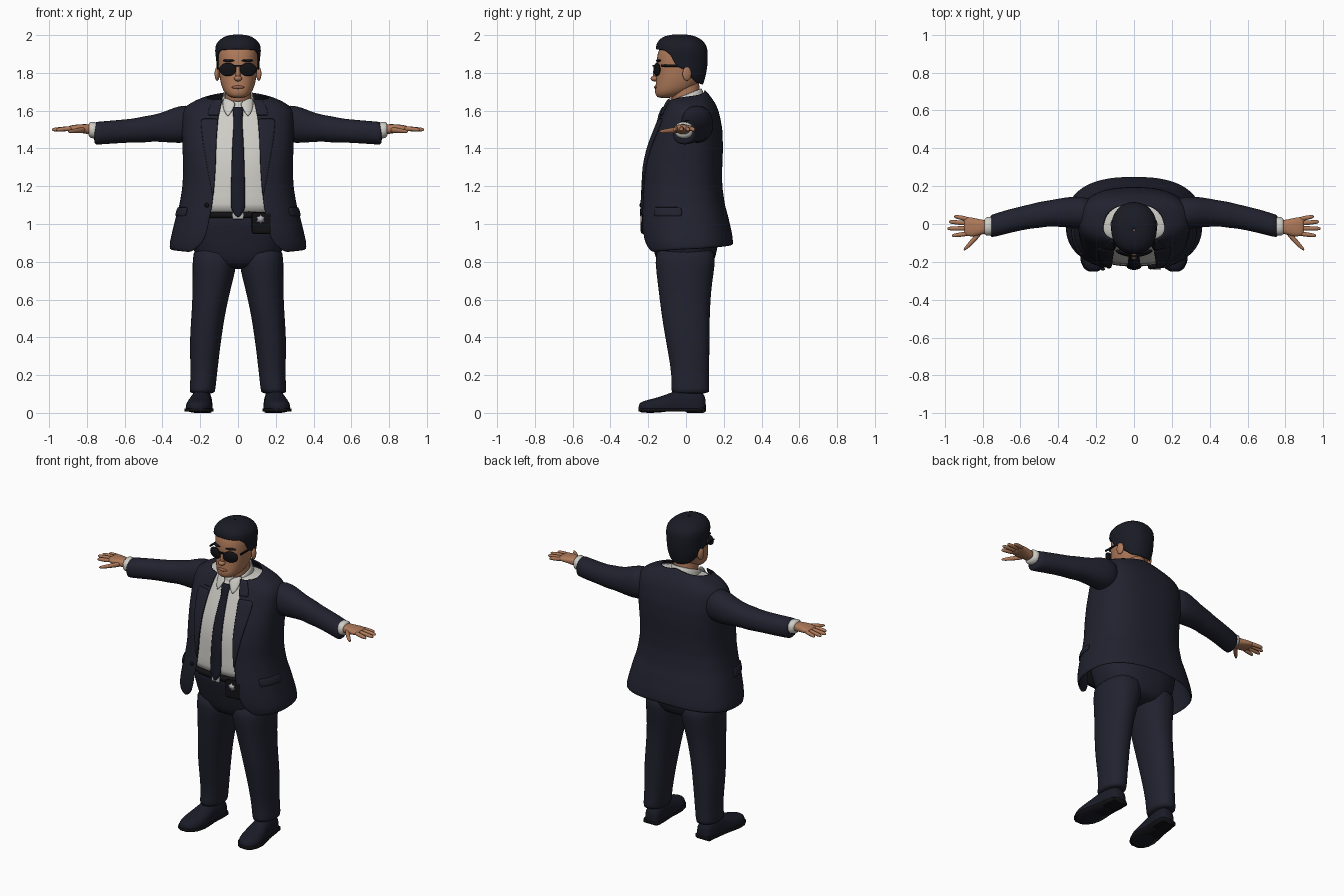
import bpy, bmesh, math
from mathutils import Vector

if "Cube" in bpy.data.objects:
    bpy.data.objects.remove(bpy.data.objects["Cube"])


def material(name, r, g, b, rough=0.7):
    m = bpy.data.materials.new(name)
    m.use_nodes = True
    m.diffuse_color = (r, g, b, 1)
    bsdf = m.node_tree.nodes["Principled BSDF"]
    bsdf.inputs["Base Color"].default_value = (r, g, b, 1)
    bsdf.inputs["Roughness"].default_value = rough
    return m


SUIT = material("suit navy", .015, .016, .028)
TIE = material("tie navy", .010, .011, .020)
HAIR = material("hair black", .010, .011, .018)
BLACK = material("lens black", .006, .006, .008)
SKIN = material("skin", .42, .19, .10)
LIPS = material("lips", .33, .13, .08)
SHIRT = material("shirt white", .62, .61, .57)
SILVER = material("silver", .45, .45, .47)
SIDES = (("left_", 1), ("right_", -1))


# ---- helpers ----
def power(v, n):
    return math.copysign(abs(v) ** (2 / n), v)


def at(table, z):
    """Linear interpolation in a table whose first column rises."""
    for a, b in zip(table, table[1:]):
        if z <= b[0]:
            k = max(0, (z - a[0]) / (b[0] - a[0]))
            return [p + (q - p) * k for p, q in zip(a[1:], b[1:])]
    return list(table[-1][1:])


def finish(ob, mat, thick=0, sub=1):
    ob.data.materials.append(mat)
    for p in ob.data.polygons:
        p.use_smooth = True
    if thick:
        ob.modifiers.new("thickness", "SOLIDIFY").thickness = thick
        ob.modifiers["thickness"].offset = 0
    if sub:
        s = ob.modifiers.new("smooth", "SUBSURF")
        s.levels = s.render_levels = sub
    return ob


def skin(name, rows, mat, closed=True, caps=True, thick=0, sub=1):
    """Bridge equal rows of points into one surface."""
    n = len(rows[0])
    faces = []
    for r in range(len(rows) - 1):
        for i in range(n if closed else n - 1):
            j = (i + 1) % n
            faces.append((r * n + i, r * n + j, (r + 1) * n + j, (r + 1) * n + i))
    if closed and caps:
        faces += [tuple(range(n)), tuple(range((len(rows) - 1) * n, len(rows) * n))]
    me = bpy.data.meshes.new(name)
    me.from_pydata([tuple(p) for row in rows for p in row], [], faces)
    bm = bmesh.new()
    bm.from_mesh(me)
    bmesh.ops.recalc_face_normals(bm, faces=bm.faces)
    bm.to_mesh(me)
    bm.free()
    ob = bpy.data.objects.new(name, me)
    bpy.context.collection.objects.link(ob)
    return finish(ob, mat, thick, sub)


def oval(z, w, f, b, n=2.5, cx=0, tilt=0, count=28):
    """Level ring of half width w from y = f (front) to y = b (back)."""
    ring = []
    for i in range(count):
        t = math.tau * i / count
        y = (b - f) / 2 * power(math.sin(t), n)
        ring.append(Vector((cx + w * power(math.cos(t), n), (f + b) / 2 + y, z + tilt * y)))
    return ring


def tube(name, stations, mat, side=1, n=2.2, count=20):
    """Loft along x; stations are x, y, z, y radius, z radius."""
    angles = [math.tau * i / count for i in range(count)]
    rows = [[(side * x, y + ry * power(math.cos(t), n), z + rz * power(math.sin(t), n))
             for t in angles] for x, y, z, ry, rz in stations]
    return skin(name, rows, mat)


def ball(name, loc, scale, mat, turn=0):
    bpy.ops.mesh.primitive_uv_sphere_add(segments=24, ring_count=14, location=loc, rotation=(0, 0, turn))
    ob = bpy.context.object
    ob.name, ob.scale = name, scale
    return finish(ob, mat, sub=0)


def block(name, loc, size, mat, bevel=.006, turn=0):
    bpy.ops.mesh.primitive_cube_add(size=1, location=loc, rotation=(0, 0, turn))
    ob = bpy.context.object
    ob.name, ob.scale = name, size
    bpy.ops.object.transform_apply(location=False, rotation=False, scale=True)
    ob.data.materials.append(mat)
    b = ob.modifiers.new("bevel", "BEVEL")
    b.width, b.segments = bevel, 2
    return ob


# ---- jacket: height, half width, front, back, half opening ----
JACKET = [(.85, .355, -.222, .245, .25), (.89, .358, -.232, .245, .19), (.95, .345, -.24, .238, .165),
          (1.05, .32, -.242, .215, .145), (1.1, .305, -.238, .2, .135), (1.2, .288, -.232, .186, .125),
          (1.3, .285, -.228, .186, .118), (1.4, .288, -.206, .19, .115), (1.5, .292, -.166, .187, .11),
          (1.58, .29, -.13, .172, .1), (1.63, .27, -.105, .155, .09), (1.66, .2, -.088, .135, .08),
          (1.685, .13, -.07, .115, .075), (1.71, .088, -.06, .095, .07)]
FULL = 2.5


def coat(z, t=None, x=None, s=None, off=0):
    """Point on the jacket, by angle t from the front, by x, or by share s from edge to back."""
    w, f, b, o = at(JACKET, z)
    edge = math.asin((o / w) ** (FULL / 2))
    if x is not None:
        t = math.asin(min(1, x / w) ** (FULL / 2))
    elif s is not None:
        t = edge + (math.pi - edge) * s
    return Vector(((w + off) * power(math.sin(t), FULL),
                   (f + b) / 2 - ((b - f) / 2 + off) * power(math.cos(t), FULL), z))


def flip(p, side):
    return Vector((p.x * side, p.y, p.z))


rows = []
for k in range(29):
    row = []
    for i in range(-24, 25):
        s = 1 - abs(i) / 24
        low, high = .85 + .04 * s, 1.655 + .055 * s
        row.append(flip(coat(low + (high - low) * k / 28, s=s), 1 if i > 0 else -1))
    rows.append(row)
skin("jacket", rows, SUIT, closed=False, thick=.012)

LAPEL = [(1.15, .006), (1.3, .045), (1.45, .075), (1.56, .095)]
COLLAR = [(1.575, .06), (1.61, .06), (1.66, .045)]
SLEEVE = [(.2, .05, 1.53, .08, .09), (.28, .06, 1.53, .088, .102), (.34, .062, 1.523, .082, .095),
          (.40, .06, 1.512, .075, .078), (.46, .055, 1.506, .068, .07), (.5, .048, 1.5, .07, .071),
          (.55, .04, 1.495, .064, .063), (.65, .018, 1.488, .064, .062), (.74, -.008, 1.481, .061, .061),
          (.765, -.013, 1.48, .062, .062)]
for tag, side in SIDES:
    # lapels and collar lie just above the jacket
    for part, table in (("lapel", LAPEL), ("jacket_collar", COLLAR)):
        rows = []
        for k in range(9):
            z = table[0][0] + (table[-1][0] - table[0][0]) * k / 8
            o, width = at(JACKET, z)[3], at(table, z)[0]
            rows.append([flip(coat(z, x=o - .004 + width * i / 4, off=.009), side) for i in range(5)])
        skin(tag + part, rows, SUIT, closed=False, thick=.01)
    rows = [[flip(coat(z, t=.93 + .07 * i, off=.008), side) for i in range(10)] for z in (1.04, 1.065, 1.09)]
    skin(tag + "pocket_flap", rows, SUIT, closed=False, thick=.01)
    tube(tag + "sleeve", SLEEVE, SUIT, side)
    tube(tag + "shirt_cuff", [(.72, -.01, 1.49, .05, .045), (.77, -.012, 1.497, .05, .044),
                              (.795, -.014, 1.5, .049, .043)], SHIRT, side)
ball("jacket_button", (-.165, -.238, 1.1), (.012, .008, .012), BLACK)

# ---- shirt and tie ----
INSET = .93


def shirt_ring(z):
    w, f, b, o = at(JACKET, z)
    mid, half = (f + b) / 2, (b - f) / 2 * INSET
    return w * INSET, mid - half, mid + half


skin("shirt", [oval(z, *shirt_ring(z)) for z in (1.04, 1.1, 1.2, 1.3, 1.4, 1.5, 1.58, 1.62, 1.66)], SHIRT)
skin("shirt_collar", [oval(1.61, .088, -.095, .1, 2.1, tilt=.4), oval(1.65, .082, -.095, .09, 2.1, tilt=.4),
                      oval(1.685, .077, -.09, .08, 2.1, tilt=.4)], SHIRT, caps=False, thick=.01)
for tag, side in SIDES:
    flap = [[(side * .006, -.106, 1.64), (side * .045, -.098, 1.665), (side * .08, -.06, 1.675)],
            [(side * .022, -.122, 1.61), (side * .055, -.116, 1.62), (side * .086, -.085, 1.635)],
            [(side * .05, -.136, 1.568), (side * .056, -.134, 1.57), (side * .07, -.122, 1.585)]]
    skin(tag + "collar_point", flap, SHIRT, closed=False, thick=.008)

TIE_WIDTH = [(1.035, .004), (1.075, .04), (1.2, .038), (1.4, .032), (1.56, .022), (1.565, .026), (1.62, .03)]
rows = []
for z in (1.035, 1.07, 1.1, 1.2, 1.3, 1.4, 1.5, 1.555, 1.57, 1.6, 1.62):
    w, y = at(TIE_WIDTH, z)[0], shirt_ring(z)[1] - (.012 if z < 1.56 else .02)
    rows.append([(-w, y + .008, z), (-w / 2, y, z), (0, y - .002, z), (w / 2, y, z), (w, y + .008, z)])
skin("tie", rows, TIE, closed=False, thick=.01)

# ---- trousers, belt and badge ----
HIPS = [(.76, .13, -.12, .12), (.80, .21, -.155, .15), (.86, .238, -.172, .165), (.95, .26, -.195, .18),
        (1.03, .265, -.21, .18), (1.06, .262, -.212, .175)]
skin("trouser_hips", [oval(*r) for r in HIPS], SUIT)
skin("belt", [oval(z, .274, -.226, .185) for z in (1.025, 1.04, 1.055, 1.07)], BLACK)
block("belt_buckle", (0, -.228, 1.045), (.06, .012, .04), SILVER)
block("badge_holder", (.125, -.222, 1.005), (.105, .026, .115), BLACK, .012, .12)
points = []
for i in range(12):
    r = .026 if i % 2 else .016
    points.append((.12 + r * math.cos(i * math.pi / 6), 1.025 + r * math.sin(i * math.pi / 6)))
skin("badge_star", [[(x, y, z) for x, z in points] for y in (-.24, -.234)], SILVER, sub=0)

# legs: height, half width, front, back, power, centre
LEG = [(.10, .067, -.078, .124, 2.2, .19), (.12, .068, -.078, .124, 2.2, .188), (.2, .07, -.076, .122, 2.2, .181),
       (.3, .077, -.092, .124, 2.2, .177), (.4, .084, -.11, .125, 2.2, .171), (.5, .088, -.127, .126, 2.2, .16),
       (.6, .095, -.14, .13, 2.2, .147), (.7, .107, -.152, .14, 2.2, .134), (.79, .118, -.163, .155, 2.3, .123),
       (.9, .118, -.165, .16, 2.4, .12)]
# shoes: depth, half width, height, sole drop
SHOE = [(.106, .03, .07, .024), (.09, .05, .115, .025), (.04, .056, .13, .025), (0, .057, .13, .02),
        (-.05, .06, .12, .012), (-.1, .068, .1, .018), (-.15, .073, .082, .025), (-.2, .066, .07, .025),
        (-.235, .046, .06, .024), (-.252, .018, .045, .018)]
for tag, side in SIDES:
    rings = [oval(*r) for r in LEG]
    skin(tag + "trouser_leg", [[flip(p, side) for p in ring] for ring in rings], SUIT)
    rows, inner, outer = [], [], []
    for y, w, h, drop in SHOE:
        cx = .193 - y * .09
        row = []
        for i in range(20):
            t = math.tau * i / 20
            up = power(math.sin(t), 2.5)
            row.append((side * (cx + w * power(math.cos(t), 2.5)), y, .025 + up * (h - .025 if up > 0 else drop)))
        rows.append(row)
        inner.append((side * (cx - w - .004), y))
        outer.insert(0, (side * (cx + w + .004), y))
    skin(tag + "shoe", rows, TIE)
    skin(tag + "shoe_sole", [[(x, y, z) for x, y in inner + outer] for z in (.008, .024)], BLACK, sub=0)
    block(tag + "shoe_heel", (side * .189, .05, .014), (.1, .1, .028), BLACK, .008)

# ---- head and neck ----
skin("neck", [oval(1.59, .075, -.06, .09, 2), oval(1.66, .07, -.075, .08, 2), oval(1.73, .07, -.09, .07, 2),
              oval(1.78, .07, -.09, .07, 2)], SKIN)
HEAD = [(1.666, .03, -.145, -.08), (1.68, .058, -.162, -.03), (1.705, .078, -.166, .03), (1.735, .089, -.161, .06),
        (1.77, .097, -.158, .08), (1.81, .102, -.153, .09), (1.85, .105, -.158, .095), (1.9, .106, -.152, .095),
        (1.94, .1, -.138, .085), (1.97, .07, -.1, .05)]
skin("head", [oval(*r, 2.25) for r in HEAD], SKIN)
ball("nose_bridge", (0, -.153, 1.795), (.014, .022, .042), SKIN)
ball("nose_tip", (0, -.166, 1.77), (.021, .021, .015), SKIN)
ball("lips", (0, -.157, 1.724), (.034, .013, .009), LIPS)

# hair: outer form, with a hairline that depends on the angle from the front
HAIR_FORM = [(1.73, .08, -.1, .085), (1.80, .107, -.14, .104), (1.86, .111, -.155, .112), (1.92, .118, -.156, .111),
             (1.95, .113, -.153, .102), (1.975, .092, -.138, .078), (1.99, .066, -.112, .05),
             (1.998, .035, -.08, .02), (2.0, .004, -.036, -.028)]
HAIRLINE = [(0, 1.925), (50, 1.92), (68, 1.89), (78, 1.83), (94, 1.82), (106, 1.78), (130, 1.745), (180, 1.735)]
rows = []
for k in range(15):
    row = []
    for i in range(48):
        u = math.tau * i / 48
        low = at(HAIRLINE, math.degrees(min(u, math.tau - u)))[0]
        z = low + (2 - low) * math.sin(k / 14 * math.pi / 2)
        w, f, b = at(HAIR_FORM, z)
        row.append((w * power(math.sin(u), 2.2), (f + b) / 2 - (b - f) / 2 * power(math.cos(u), 2.2), z))
    rows.append(row)
skin("hair", rows, HAIR, caps=False, thick=.008)

for tag, side in SIDES:
    ball(tag + "ear", (side * .11, .005, 1.795), (.013, .024, .037), SKIN, side * .25)
    ball(tag + "eyebrow", (side * .05, -.146, 1.865), (.032, .011, .007), HAIR, side * .3)
    ball(tag + "sunglass_lens", (side * .054, -.154, 1.818), (.047, .013, .035), BLACK, side * .3)
    block(tag + "sunglass_temple", (side * .108, -.065, 1.838), (.008, .135, .012), BLACK, .003)
block("sunglass_bridge", (0, -.172, 1.838), (.04, .01, .01), BLACK, .003)

# ---- hands: each finger runs from knuckle to tip ----
FINGERS = (("index", -.05, -.062, .962), ("middle", -.023, -.024, .986),
           ("ring", .003, .012, .978), ("little", .025, .04, .95))
for tag, side in SIDES:
    tube(tag + "palm", [(.77, -.014, 1.5, .036, .028), (.805, -.016, 1.503, .038, .026),
                        (.84, -.018, 1.506, .05, .022), (.88, -.013, 1.507, .052, .017),
                        (.9, -.012, 1.506, .046, .012)], SKIN, side, 2.5)
    for part, y0, y1, tip in FINGERS:
        run = [(.87 + (tip - .87) * k, y0 + (y1 - y0) * k, 1.507 - .008 * k, r, r)
               for k, r in ((0, .013), (.5, .0125), (.85, .011), (.96, .008), (1, .003))]
        tube(tag + part + "_finger", run, SKIN, side, 2, 12)
    tube(tag + "thumb", [(.80, -.03, 1.5, .02, .018), (.835, -.07, 1.496, .021, .015),
                         (.87, -.108, 1.492, .017, .012), (.893, -.13, 1.49, .011, .009),
                         (.9, -.136, 1.49, .004, .004)], SKIN, side, 2, 12)
